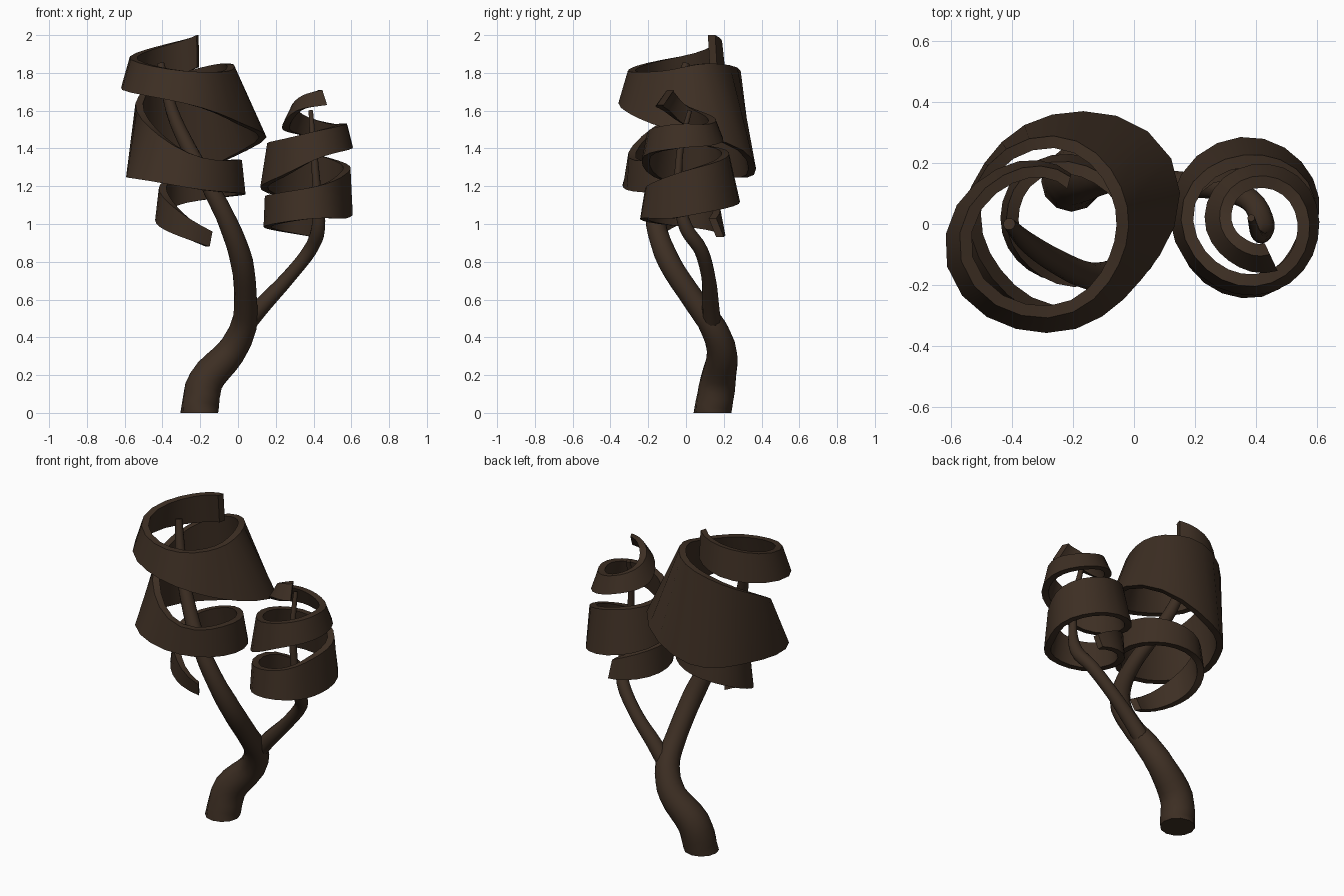
import bpy, bmesh
from math import cos, sin, pi, radians
from mathutils import Vector

cube = bpy.data.objects.get("Cube")
if cube:
    bpy.data.objects.remove(cube, do_unlink=True)

# Single dark bark colour
bark = bpy.data.materials.new("dark_bark_brown")
bark.use_nodes = True
colour = (0.047, 0.028, 0.017, 1)
bark.diffuse_color = colour
shader = next(n for n in bark.node_tree.nodes if n.type == 'BSDF_PRINCIPLED')
shader.inputs["Base Color"].default_value = colour
shader.inputs["Roughness"].default_value = 0.8


def resample(keys, steps):
    """Smooth curve through keys of any dimension."""
    keys = [Vector(k) for k in keys]
    padded = [2 * keys[0] - keys[1]] + keys + [2 * keys[-1] - keys[-2]]
    result = []
    for a, b, c, d in zip(padded, padded[1:], padded[2:], padded[3:]):
        for i in range(steps):
            t = i / steps
            result.append(b + (c - a) * (t / 2)
                          + (2 * a - 5 * b + 4 * c - d) * (t * t / 2)
                          + (3 * b - a - 3 * c + d) * (t ** 3 / 2))
    return result + [keys[-1]]


def loft(name, rings, sharp_angle):
    """Skin a row of closed rings and cap both ends."""
    bm = bmesh.new()
    rows = [[bm.verts.new(p) for p in ring] for ring in rings]
    count = len(rows[0])
    for low, high in zip(rows, rows[1:]):
        for i in range(count):
            j = (i + 1) % count
            bm.faces.new((low[i], low[j], high[j], high[i]))
    bm.faces.new(rows[0][::-1])
    bm.faces.new(rows[-1])
    bmesh.ops.recalc_face_normals(bm, faces=bm.faces[:])
    mesh = bpy.data.meshes.new(name)
    bm.to_mesh(mesh)
    bm.free()
    mesh.materials.append(bark)
    obj = bpy.data.objects.new(name, mesh)
    bpy.context.collection.objects.link(obj)
    bpy.ops.object.select_all(action='DESELECT')
    obj.select_set(True)
    bpy.context.view_layer.objects.active = obj
    bpy.ops.object.shade_smooth_by_angle(angle=radians(sharp_angle))


def limb(name, keys, sides=12):
    """Tapered round limb; each key is x, y, z, radius."""
    points = resample(keys, 4)
    rings = []
    for i, point in enumerate(points):
        before = points[max(i - 1, 0)].xyz
        after = points[min(i + 1, len(points) - 1)].xyz
        tangent = after - before if i else Vector((0, 0, 1))
        turn = tangent.to_track_quat('Z', 'Y')
        radius = point[3]
        rings.append([point.xyz + turn @ Vector((radius * cos(2 * pi * k / sides),
                                                 radius * sin(2 * pi * k / sides), 0))
                      for k in range(sides)])
    loft(name, rings, 50)


def ribbon(name, centre, start, end, keys, thickness=0.04):
    """Flared spiral band; each key is top radius, bottom radius,
    top height and bottom height in hundredths, evenly spaced by angle."""
    points = resample(keys, 4)
    rings = []
    for i, point in enumerate(points):
        angle = radians(start + (end - start) * i / (len(points) - 1))
        top_r, low_r, top_z, low_z = point / 100
        section = ((top_r, top_z), (low_r, low_z),
                   (low_r - thickness, low_z), (top_r - thickness, top_z))
        rings.append([(centre + r * cos(angle), r * sin(angle), z)
                      for r, z in section])
    loft(name, rings, 30)


# Trunk that continues into the tall limb
limb("trunk", [
    (-.205, .14, 0, .1), (-.17, .17, .17, .095), (-.04, .19, .32, .08),
    (.03, .14, .46, .07), (.04, .04, .6, .06), (.02, -.09, .8, .06),
    (-.05, -.16, 1, .052), (-.15, -.17, 1.2, .045), (-.26, -.12, 1.4, .04),
    (-.35, -.06, 1.6, .033), (-.41, 0, 1.85, .02)])

# Thin side branch
limb("side_branch", [
    (.02, .14, .44, .05), (.13, .13, .57, .045), (.26, .12, .71, .038),
    (.38, .08, .86, .037), (.425, 0, .98, .037), (.42, -.04, 1.15, .024),
    (.4, -.03, 1.4, .018), (.385, .02, 1.6, .012)])

# Large spiral crown around the tall limb
ribbon("large_spiral", -.25, 75, 1020, [
    (16, 17, 200, 183), (24, 27, 194, 176), (34, 39, 187, 171),
    (31, 36, 181, 164), (24, 33, 181, 153), (24, 43, 185, 143),
    (29, 36, 181, 126), (30, 31, 168, 125), (28, 38, 151, 124),
    (31, 32, 135, 118), (28, 30, 134, 116), (22, 25, 131, 114),
    (20, 22, 125, 110), (17, 19, 119, 102), (17, 18, 109, 95),
    (23, 20, 96, 88)])

# Small spiral crown around the side branch, wound the other way
ribbon("small_spiral", .4, -65, -990, [
    (11, 17, 171, 163), (10, 15, 168, 160), (12, 17, 162, 151),
    (15, 19, 157, 147), (17, 21, 153, 142), (18, 21, 153, 140),
    (20, 23, 150, 136), (22, 25, 145, 125), (25, 29, 142, 118),
    (23, 29, 138, 112), (22, 24, 132, 107), (18, 19, 126, 103),
    (21, 24, 120, 103), (25, 26, 116, 100), (25, 26, 113, 97),
    (16, 20, 103, 93)])
